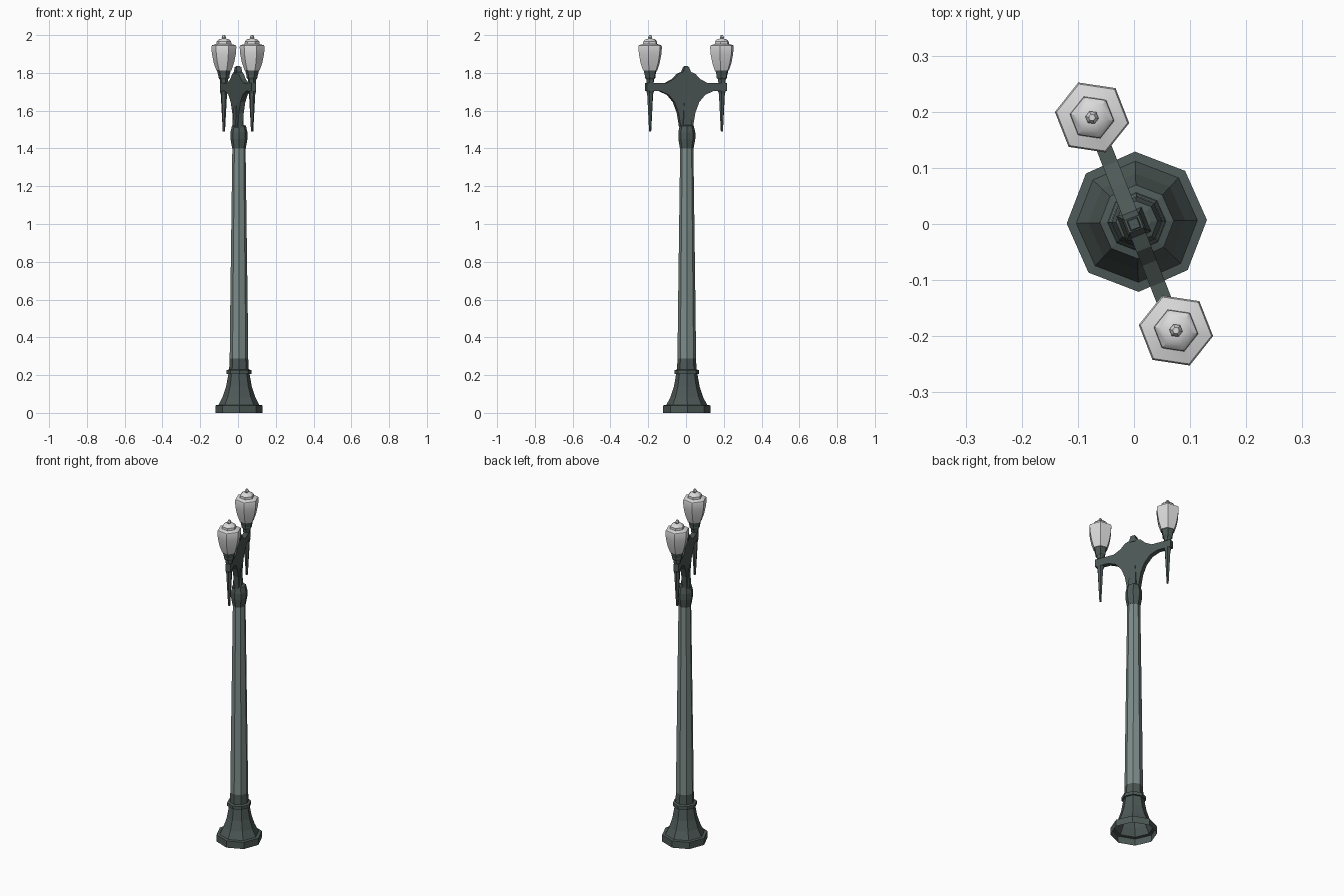
import bpy, bmesh, math
from mathutils import Matrix, Vector

if "Cube" in bpy.data.objects:
    bpy.data.objects.remove(bpy.data.objects["Cube"])


def material(name, rgb):
    m = bpy.data.materials.new(name)
    m.diffuse_color = (*rgb, 1)
    m.use_nodes = True
    m.node_tree.nodes["Principled BSDF"].inputs["Base Color"].default_value = m.diffuse_color
    return m


DARK = material("dark green iron", (0.075, 0.100, 0.094))
PALE = material("pale green iron", (0.205, 0.265, 0.250))
GLASS = material("light grey glass", (0.70, 0.70, 0.70))


def finish(bm, name, mat, smooth=None):
    bmesh.ops.recalc_face_normals(bm, faces=bm.faces)
    me = bpy.data.meshes.new(name)
    bm.to_mesh(me)
    bm.free()
    ob = bpy.data.objects.new(name, me)
    bpy.context.collection.objects.link(ob)
    me.materials.append(mat)
    if smooth:
        bpy.ops.object.select_all(action='DESELECT')
        ob.select_set(True)
        bpy.context.view_layer.objects.active = ob
        bpy.ops.object.shade_smooth_by_angle(angle=math.radians(smooth))
    return ob


def turned(name, profile, sides, mat, centre=(0, 0), turn=0, caps=(True, True), smooth=None):
    """Low-poly lathe: profile is a list of (radius, height)."""
    bm = bmesh.new()
    rings = []
    for r, z in profile:
        ring = []
        for i in range(sides):
            a = math.radians(turn) + math.tau * i / sides
            ring.append(bm.verts.new((centre[0] + r * math.cos(a), centre[1] + r * math.sin(a), z)))
        rings.append(ring)
    for lo, hi in zip(rings, rings[1:]):
        for i in range(sides):
            j = (i + 1) % sides
            bm.faces.new((lo[i], lo[j], hi[j], hi[i]))
    if caps[0]:
        bm.faces.new(rings[0][::-1])
    if caps[1]:
        bm.faces.new(rings[-1])
    return finish(bm, name, mat, smooth)


MID = (0.005, 0.004)
TURN = 1.5

# Flared base, hollow underneath
turned("base", [(0.125, 0), (0.125, 0.04), (0.108, 0.042), (0.086, 0.085), (0.068, 0.14),
                (0.056, 0.207), (0.066, 0.207), (0.066, 0.226), (0.052, 0.23), (0.049, 0.287)],
       8, DARK, MID, TURN, (False, True))

# Tapered shaft
turned("shaft", [(0.049, 0.287), (0.047, 0.5), (0.035, 1.405)], 8, PALE, MID, TURN, (False, False))

# Collar at the top of the shaft
turned("collar", [(0.036, 1.40), (0.045, 1.45), (0.045, 1.485), (0.037, 1.52), (0.025, 1.525)],
       8, DARK, MID, TURN)

# Double-arm bracket: half outline mirrored, extruded to a plate
ARM = math.radians(111.5)
half = [(0.012, 1.832), (0.022, 1.805), (0.048, 1.795), (0.075, 1.768), (0.115, 1.747),
        (0.228, 1.747), (0.228, 1.703), (0.15, 1.703), (0.105, 1.685), (0.07, 1.645),
        (0.048, 1.59), (0.034, 1.51)]
outline = half + [(-u, z) for u, z in reversed(half)]
bm = bmesh.new()
face = bm.faces.new([bm.verts.new((u, -0.014, z)) for u, z in outline])
ext = bmesh.ops.extrude_face_region(bm, geom=[face])
bmesh.ops.translate(bm, vec=Vector((0, 0.028, 0)),
                    verts=[g for g in ext["geom"] if isinstance(g, bmesh.types.BMVert)])
bmesh.ops.rotate(bm, verts=bm.verts, matrix=Matrix.Rotation(ARM, 3, 'Z'))
finish(bm, "bracket", DARK)

# Small block thickening the bracket crown and stem
turned("bracket_crown", [(0.024, 1.795), (0.024, 1.812), (0.012, 1.836)], 4, DARK,
       (0, 0), 111.5 + 45)
turned("bracket_stem", [(0.034, 1.51), (0.026, 1.60), (0.018, 1.68)], 4, DARK,
       (0, 0), 111.5 + 45)

# Two lamps: drop spike, cup, glass globe and finial
for side, sign in (("back", 1), ("front", -1)):
    c = (sign * 0.204 * math.cos(ARM), sign * 0.204 * math.sin(ARM))
    turned("spike_" + side, [(0.006, 1.49), (0.017, 1.69), (0.022, 1.703)], 6, DARK, c, -8.6)
    turned("lamp_cup_" + side, [(0.020, 1.746), (0.022, 1.765), (0.030, 1.775), (0.030, 1.785),
                                (0.037, 1.815)], 6, DARK, c, -8.6)
    turned("globe_" + side, [(0.040, 1.812), (0.055, 1.855), (0.064, 1.90), (0.067, 1.938),
                             (0.064, 1.946), (0.040, 1.953), (0.039, 1.966), (0.028, 1.977),
                             (0.012, 1.981)], 6, GLASS, c, -8.6, smooth=35)
    turned("finial_" + side, [(0.008, 1.979), (0.012, 1.988), (0.006, 2.0)], 6, GLASS, c, -8.6)
